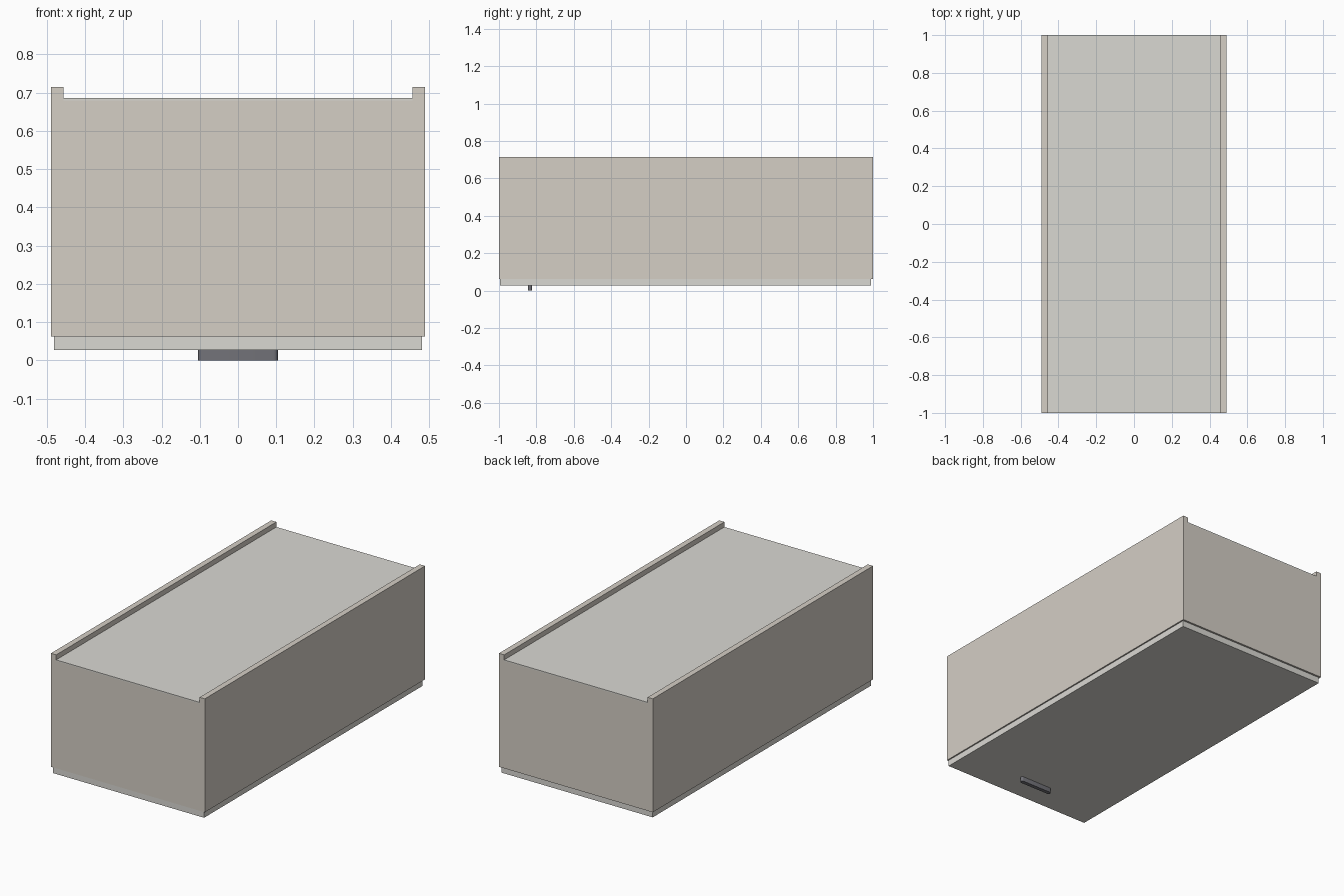
import bpy, bmesh, math

if "Cube" in bpy.data.objects:
    bpy.data.objects.remove(bpy.data.objects["Cube"])


def material(name, rgb):
    m = bpy.data.materials.new(name)
    m.diffuse_color = (*rgb, 1)
    m.use_nodes = True
    m.node_tree.nodes["Principled BSDF"].inputs["Base Color"].default_value = m.diffuse_color
    return m


carcass_mat = material("carcass_beige", (0.66, 0.62, 0.56))
panel_mat = material("panel_grey", (0.70, 0.69, 0.65))
handle_mat = material("handle_dark", (0.17, 0.17, 0.19))


def finish(name, bm, mat):
    bmesh.ops.recalc_face_normals(bm, faces=bm.faces)
    mesh = bpy.data.meshes.new(name)
    bm.to_mesh(mesh)
    bm.free()
    mesh.materials.append(mat)
    obj = bpy.data.objects.new(name, mesh)
    bpy.context.collection.objects.link(obj)
    return obj


def box(name, x, y, z, mat):
    """Box from (min, max) pairs on each axis."""
    bm = bmesh.new()
    bmesh.ops.create_cube(bm, size=1)
    for v in bm.verts:
        v.co = [r[0] if c < 0 else r[1] for c, r in zip(v.co, (x, y, z))]
    return finish(name, bm, mat)


W, IN = 0.489, 0.456          # outer and inner half widths
T = W - IN                    # board thickness
Z0, ZB, Z1 = 0.063, 0.679, 0.715

# Carcass boards: long sides stand proud of the recessed back
for side, s in (("left", -1), ("right", 1)):
    box(f"{side}_side_board", sorted((s * IN, s * W)), (-1, 1), (Z0, Z1), carcass_mat)
for end, s in (("front", -1), ("rear", 1)):
    box(f"{end}_end_board", (-IN, IN), sorted((s * (1 - T), s)), (Z0, ZB), carcass_mat)

# Thin back panel, and the door on the underside
box("back_panel", (-IN, IN), (-1, 1), (ZB, 0.686), panel_mat)
box("door", (-0.481, 0.481), (-0.995, 0.989), (0.0275, Z0), panel_mat)

# Bar handle with rounded ends
R, HALF, HY = 0.011, 0.104, -0.834
bm = bmesh.new()
ring = []
for s, start in ((1, -90), (-1, 90)):
    for i in range(9):
        a = math.radians(start + i * 22.5)
        ring.append(bm.verts.new((s * (HALF - R) + R * math.cos(a), HY + R * math.sin(a), 0)))
face = bm.faces.new(ring)
ext = bmesh.ops.extrude_face_region(bm, geom=[face])
for g in ext["geom"]:
    if isinstance(g, bmesh.types.BMVert):
        g.co.z = 0.0275
handle = finish("door_handle", bm, handle_mat)
bpy.context.view_layer.objects.active = handle
handle.select_set(True)
bpy.ops.object.shade_smooth_by_angle(angle=math.radians(35))
